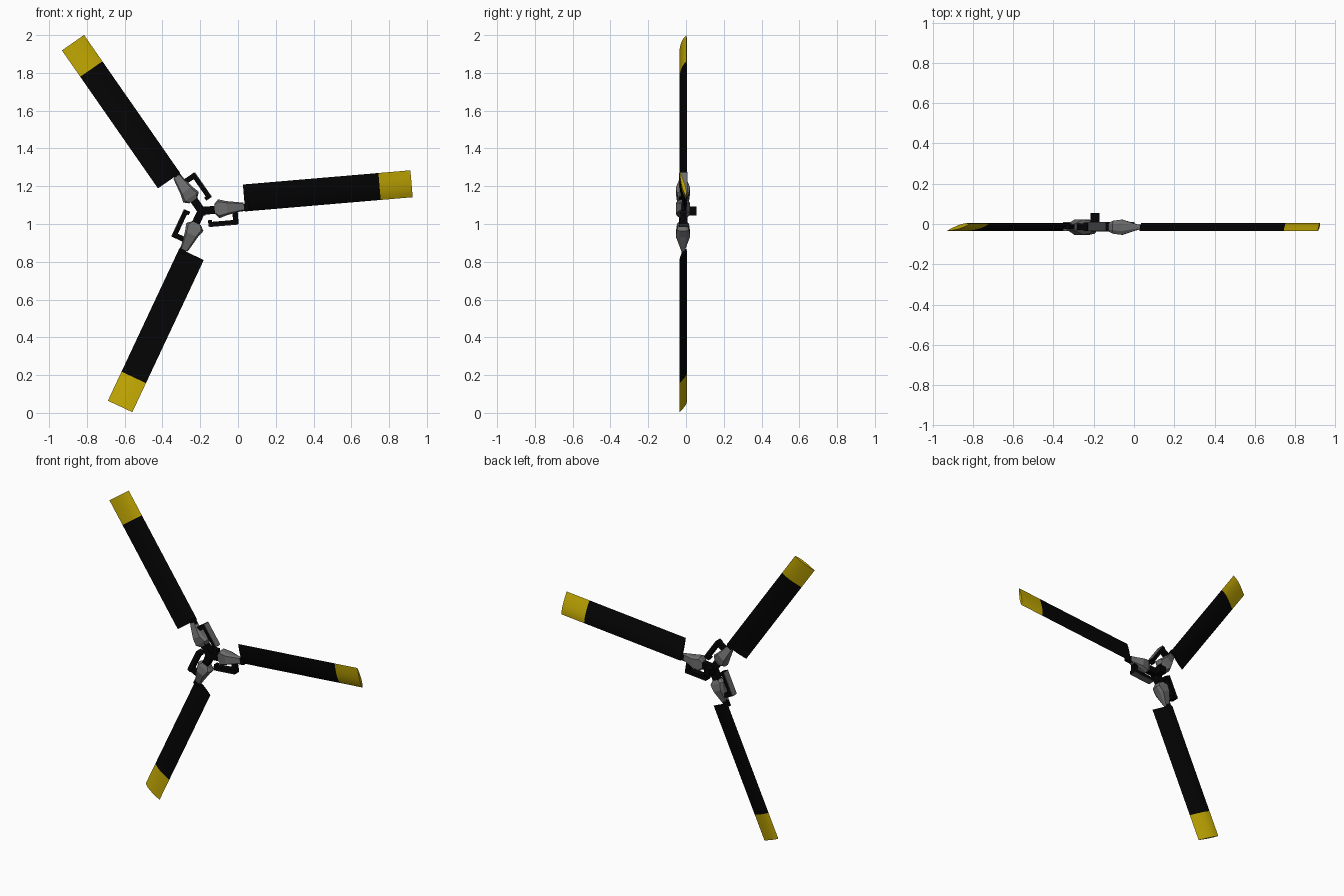
import bpy, bmesh, math
from mathutils import Matrix

if "Cube" in bpy.data.objects:
    bpy.data.objects.remove(bpy.data.objects["Cube"])

CENTER = (-0.193, 0.0, 1.069)
YC = -0.016                      # mid plane of the rotor


def mat(name, rgb):
    m = bpy.data.materials.new(name)
    m.diffuse_color = (*rgb, 1)
    m.use_nodes = True
    m.node_tree.nodes["Principled BSDF"].inputs["Base Color"].default_value = m.diffuse_color
    return m


BLACK = mat("black", (0.0012, 0.0012, 0.0012))
YELLOW = mat("yellow", (0.54, 0.39, 0.001))
GREY = mat("grey", (0.15, 0.15, 0.15))


def loft(name, rings, mats, angle, band_mats=None, smooth=False):
    """Skin a list of closed rings; u runs along the blade, v across, y is depth."""
    bm = bmesh.new()
    vs = [[bm.verts.new(p) for p in r] for r in rings]
    n = len(rings[0])
    for i in range(len(vs) - 1):
        for j in range(n):
            k = (j + 1) % n
            f = bm.faces.new((vs[i][j], vs[i][k], vs[i + 1][k], vs[i + 1][j]))
            f.material_index = band_mats[i] if band_mats else 0
    bm.faces.new(vs[0])
    cap = bm.faces.new(vs[-1])
    cap.material_index = band_mats[-1] if band_mats else 0
    bmesh.ops.recalc_face_normals(bm, faces=bm.faces)
    me = bpy.data.meshes.new(name)
    bm.to_mesh(me)
    bm.free()
    for m in mats:
        me.materials.append(m)
    ob = bpy.data.objects.new(name, me)
    bpy.context.collection.objects.link(ob)
    ob.matrix_world = Matrix.Translation(CENTER) @ Matrix.Rotation(-angle, 4, 'Y')
    if smooth:
        bpy.ops.object.select_all(action='DESELECT')
        ob.select_set(True)
        bpy.context.view_layer.objects.active = ob
        bpy.ops.object.shade_smooth_by_angle(angle=math.radians(35))
    return ob


def box(name, u, v, y, m, angle):
    rings = [[(a, y[0], v[0]), (a, y[0], v[1]), (a, y[1], v[1]), (a, y[1], v[0])] for a in u]
    return loft(name, rings, [m], angle)


def airfoil(u):
    """Thin lens section, pitched so the trailing edge comes forward."""
    n = 6
    front, back = [], []
    for i in range(n + 1):
        t = i / n
        v = -0.022 + 0.143 * t
        mid = 0.003 - 0.038 * t
        h = 0.010 * math.sin(math.pi * t ** 0.75)
        front.append((u, mid - h, v))
        if 0 < i < n:
            back.append((u, mid + h, v))
    return front + back[::-1]


def grip_section(u, hv, hy):
    """Flat-fronted section with chamfered sides."""
    pts = [(1, 0.5), (0.75, 1), (-0.75, 1), (-1, 0.5), (-1, -0.5), (-0.75, -1), (0.75, -1), (1, -0.5)]
    return [(u, YC + hy * b, 0.004 + hv * a) for a, b in pts]


for i in range(3):
    a = math.radians(4.85 + 120 * i)
    # blade with painted tip
    loft(f"blade_{i+1}", [airfoil(0.23), airfoil(0.95), airfoil(1.12)],
         [BLACK, YELLOW], a, [0, 1], True)
    # blade root and hub arm
    box(f"blade_root_{i+1}", (0.19, 0.25), (-0.02, 0.018), (-0.025, -0.003), BLACK, a)
    box(f"hub_arm_{i+1}", (-0.012, 0.10), (-0.021, 0.021), (-0.037, 0.006), BLACK, a)
    # faceted blade grip
    loft(f"blade_grip_{i+1}", [grip_section(0.07, 0.026, 0.022), grip_section(0.092, 0.05, 0.032),
                               grip_section(0.135, 0.037, 0.038), grip_section(0.225, 0.021, 0.009)], [GREY], a)
    # C-shaped pitch bracket beside the grip, with a grey outer plate
    box(f"bracket_bar_{i+1}", (0.03, 0.19), (-0.086, -0.062), (-0.035, 0.008), BLACK, a)
    box(f"bracket_outer_{i+1}", (0.162, 0.19), (-0.063, -0.012), (-0.03, 0.003), BLACK, a)
    box(f"bracket_inner_{i+1}", (0.03, 0.05), (-0.063, -0.052), (-0.03, 0.003), BLACK, a)
    box(f"bracket_plate_{i+1}", (0.034, 0.186), (-0.0885, -0.0855), (-0.036, 0.009), GREY, a)

# drive shaft stub behind the hub
box("drive_shaft", (-0.022, 0.022), (-0.024, 0.024), (-0.03, 0.055), BLACK, 0)
